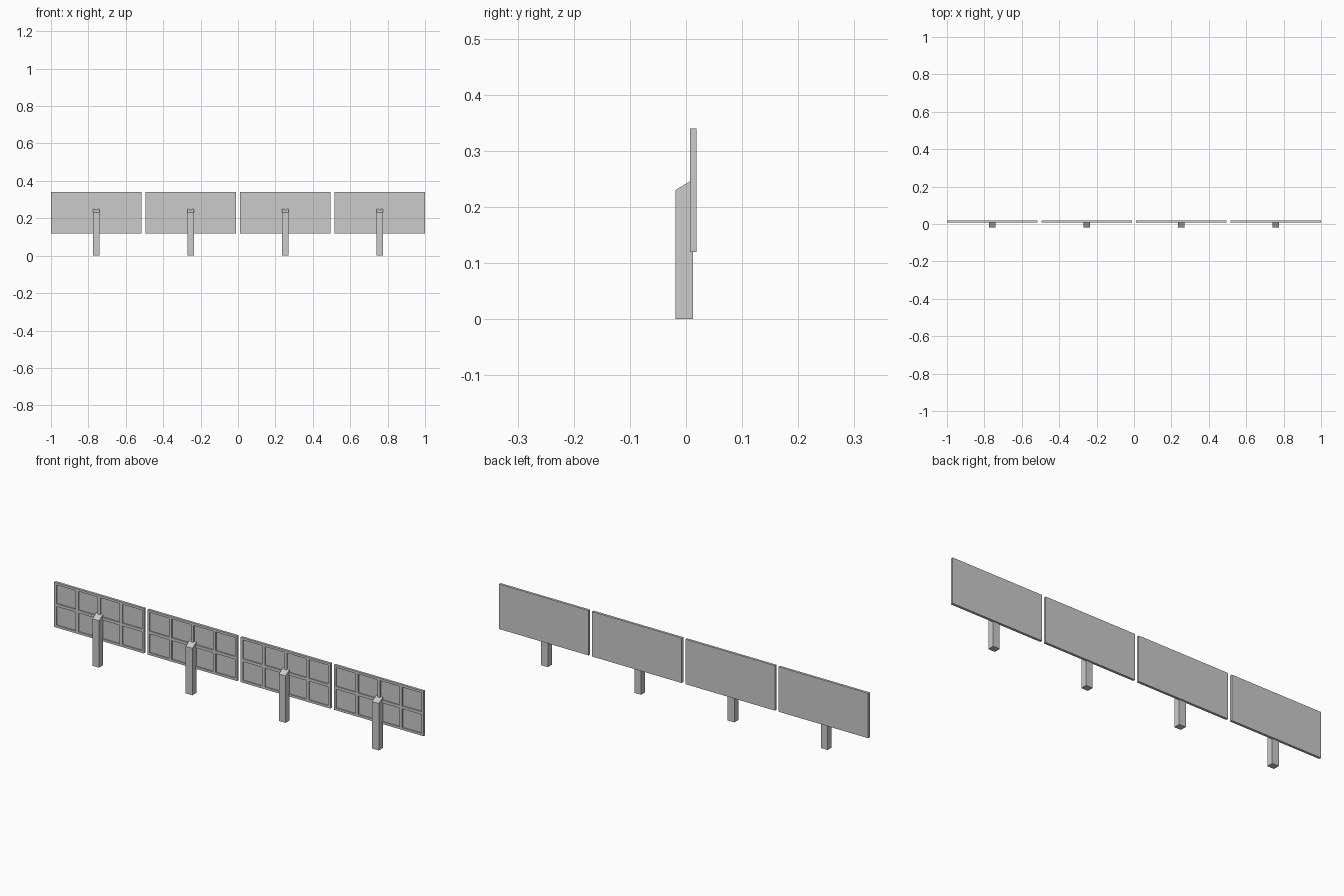
import bpy, bmesh

if "Cube" in bpy.data.objects:
    bpy.data.objects.remove(bpy.data.objects["Cube"])

W, PITCH = 0.485, 0.505            # panel width and spacing
Z0, Z1 = 0.12, 0.34                # panel bottom and top
FRONT, FLOOR, BACK = 0.0068, 0.0125, 0.0188
RIM, BAR = 0.011, 0.014            # frame rim and divider widths


def finish(bm, name):
    bmesh.ops.recalc_face_normals(bm, faces=bm.faces)
    me = bpy.data.meshes.new(name)
    bm.to_mesh(me)
    bm.free()
    ob = bpy.data.objects.new(name, me)
    bpy.context.collection.objects.link(ob)
    return ob


def lines(a, b, n):
    """Grid lines from a to b: rim, n cells separated by bars, rim."""
    cell = (b - a - 2 * RIM - (n - 1) * BAR) / n
    out = [a]
    for i in range(n):
        s = a + RIM + i * (cell + BAR)
        out += [s, s + cell]
    return out + [b]


def panel(cx, name):
    """Flat slab with a 4 x 2 set of recesses on its front."""
    bm = bmesh.new()
    xs, zs = lines(cx - W / 2, cx + W / 2, 4), lines(Z0, Z1, 2)
    v = [[bm.verts.new((x, FRONT, z)) for x in xs] for z in zs]
    cells = []
    for j in range(len(zs) - 1):
        for i in range(len(xs) - 1):
            f = bm.faces.new((v[j][i], v[j][i + 1], v[j + 1][i + 1], v[j + 1][i]))
            if i % 2 and j % 2:
                cells.append(f)
    # slab sides and back from the four corners of the outline
    edge = v[0] + [r[-1] for r in v[1:]] + v[-1][-2::-1] + [r[0] for r in v[-2:0:-1]]
    rear = [bm.verts.new((p.co.x, BACK, p.co.z)) for p in edge]
    n = len(edge)
    for k in range(n):
        m = (k + 1) % n
        bm.faces.new((edge[k], rear[k], rear[m], edge[m]))
    bm.faces.new(rear)
    # sink the cells
    for f in cells:
        new = bmesh.ops.extrude_face_region(bm, geom=[f])["geom"]
        for p in new:
            if isinstance(p, bmesh.types.BMVert):
                p.co.y = FLOOR
    bmesh.ops.delete(bm, geom=[f for f in cells if f.is_valid], context='FACES_ONLY')
    return finish(bm, name)


def post(cx, name):
    """Square post with a top sloping up toward the panel."""
    bm = bmesh.new()
    profile = [(-0.0188, 0), (FLOOR, 0), (FLOOR, 0.249), (-0.0188, 0.23)]
    f = bm.faces.new([bm.verts.new((cx - 0.018, y, z)) for y, z in profile])
    new = bmesh.ops.extrude_face_region(bm, geom=[f])["geom"]
    bmesh.ops.translate(bm, vec=(0.036, 0, 0),
                        verts=[p for p in new if isinstance(p, bmesh.types.BMVert)])
    return finish(bm, name)


for i in range(4):
    cx = (i - 1.5) * PITCH
    panel(cx, f"barrier_panel_{i + 1}")
    post(cx, f"support_post_{i + 1}")
